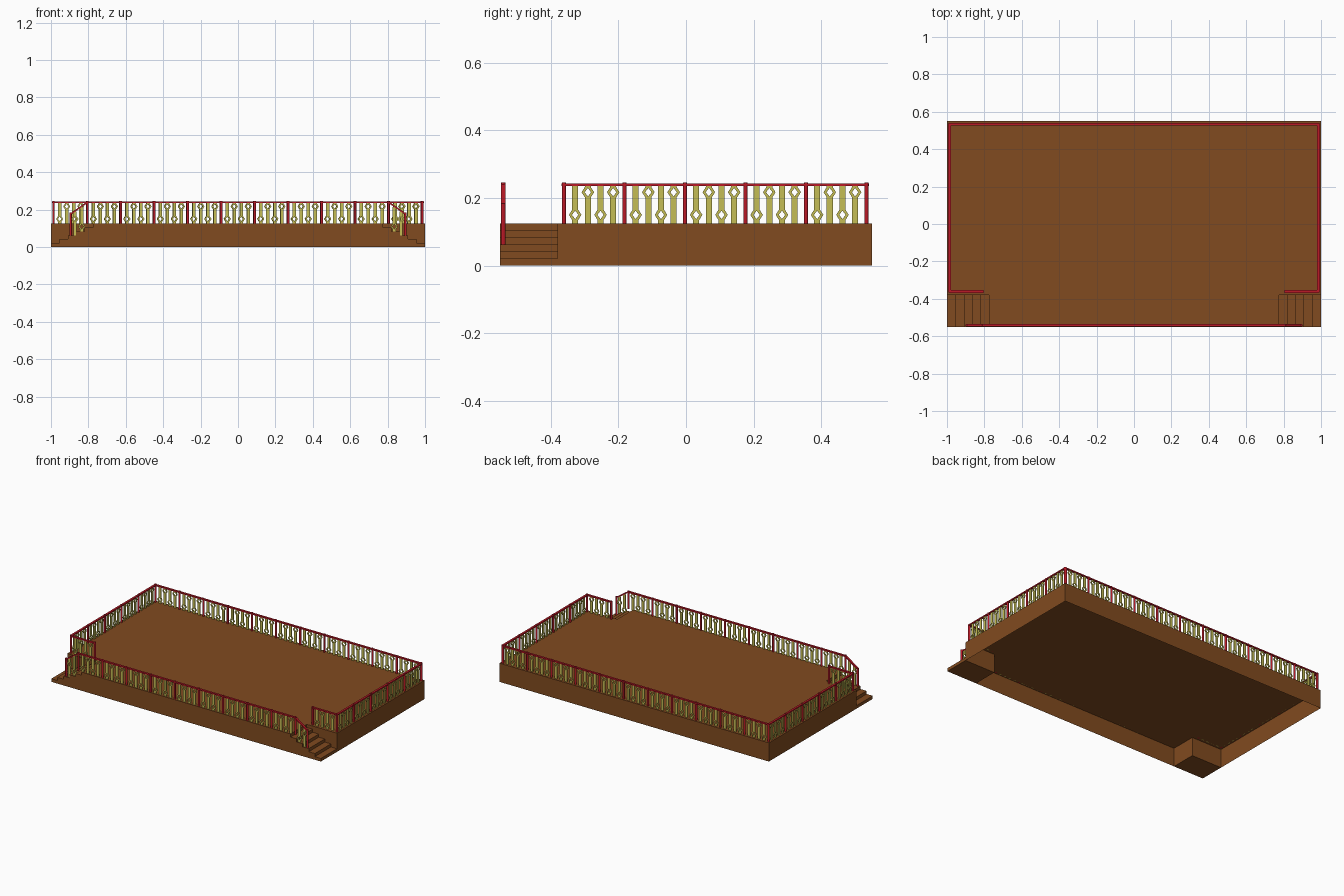
import bpy, bmesh, math
from mathutils import Matrix, Vector

if "Cube" in bpy.data.objects:
    bpy.data.objects.remove(bpy.data.objects["Cube"])

DECK = 0.125            # deck height
RISE = DECK / 6         # stair riser
TREAD = 0.045           # stair tread
BAY = 0.179             # post spacing
RAIL = 0.239            # handrail centre height


def material(name, rgb):
    m = bpy.data.materials.new(name)
    m.diffuse_color = (*rgb, 1)
    m.use_nodes = True
    m.node_tree.nodes["Principled BSDF"].inputs["Base Color"].default_value = m.diffuse_color
    return m


BROWN = material("brown_wood", (0.22, 0.07, 0.014))
RED = material("red_paint", (0.5, 0.01, 0.02))
KHAKI = material("khaki_paint", (0.56, 0.51, 0.09))


def finish(bm, name, mat):
    me = bpy.data.meshes.new(name)
    bm.to_mesh(me)
    bm.free()
    me.materials.append(mat)
    ob = bpy.data.objects.new(name, me)
    bpy.context.collection.objects.link(ob)
    return ob


# Platform: deck with two notched corners and skirt walls, open underneath
nx, ny = 1 - 5 * TREAD, -0.38
half = [(nx, -0.55), (nx, ny), (1, ny), (1, 0.55)]
outline = half + [(-x, y) for x, y in reversed(half)]
bm = bmesh.new()
bm.faces.new([bm.verts.new((x, y, DECK)) for x, y in outline])
ext = bmesh.ops.extrude_edge_only(bm, edges=bm.edges[:])
for v in ext["geom"]:
    if isinstance(v, bmesh.types.BMVert):
        v.co.z = 0
bmesh.ops.recalc_face_normals(bm, faces=bm.faces[:])
top = max(bm.faces, key=lambda f: f.calc_center_median().z)
top.normal_update()
if top.normal.z < 0:
    bmesh.ops.reverse_faces(bm, faces=bm.faces[:])
finish(bm, "platform", BROWN)

# Corner stairs: stepped profile extruded along y
for s, side in ((-1, "left"), (1, "right")):
    prof = [(nx, 0), (1, 0)]
    for i in range(5):
        prof += [(1 - i * TREAD, (i + 1) * RISE), (1 - (i + 1) * TREAD, (i + 1) * RISE)]
    # drop repeated corners by adding each riser foot explicitly
    bm = bmesh.new()
    face = bm.faces.new([bm.verts.new((s * x, -0.55, z)) for x, z in prof])
    ext = bmesh.ops.extrude_face_region(bm, geom=[face])
    moved = [g for g in ext["geom"] if isinstance(g, bmesh.types.BMVert)]
    bmesh.ops.translate(bm, verts=moved, vec=(0, ny + 0.55, 0))
    bmesh.ops.recalc_face_normals(bm, faces=bm.faces[:])
    finish(bm, side + "_stairs", BROWN)


def add_slat(bm, mat, t, z0, z1, zc):
    """Flat board with a pierced hexagonal lozenge at height zc."""
    w, d, k, hx, hz = 0.009, 0.0185, 0.015, 0.0095, 0.0125
    for s in (-1, 1):
        pts = [(0, z0), (w, z0), (w, zc - k), (d, zc), (w, zc + k), (w, z1),
               (0, z1), (0, zc + hz), (hx, zc), (0, zc - hz)]
        if s < 0:
            pts.reverse()
        bm.faces.new([bm.verts.new(mat @ Vector((t + s * x, 0, z))) for x, z in pts])


def add_post(bm, mat, t, z0, z1):
    bmesh.ops.create_cone(bm, cap_ends=True, segments=12, radius1=0.0065, radius2=0.0065,
                          depth=z1 - z0, matrix=mat @ Matrix.Translation((t, 0, (z0 + z1) / 2)))


def add_rail(bm, mat, t0, h0, t1, h1):
    length, ang = math.hypot(t1 - t0, h1 - h0), math.atan2(h1 - h0, t1 - t0)
    m = (mat @ Matrix.Translation(((t0 + t1) / 2, 0, (h0 + h1) / 2))
         @ Matrix.Rotation(-ang, 4, 'Y') @ Matrix.Diagonal((length, 0.014, 0.008, 1)))
    bmesh.ops.create_cube(bm, size=1, matrix=m)


def railing(name, x, y, angle, bays, sloped=False):
    """Straight railing from (x, y); optionally with a half bay sloping down at both ends."""
    mat = Matrix.Translation((x, y, 0)) @ Matrix.Rotation(math.radians(angle), 4, 'Z')
    posts, rails, slats = bmesh.new(), bmesh.new(), bmesh.new()
    end = bays * BAY
    add_rail(rails, mat, 0, RAIL, end, RAIL)
    for i in range(bays + 1):
        add_post(posts, mat, i * BAY, DECK, 0.246)
    for i in range(bays):
        for j in range(4):
            add_slat(slats, mat, i * BAY + 0.033 + j * 0.0375, DECK, 0.236, (0.15, 0.217)[j % 2])
    if sloped:
        drop, run = 3 * RISE, BAY / 2
        for t0, s in ((0, -1), (end, 1)):
            t1 = t0 + s * run
            add_post(posts, mat, t1, DECK - drop, 0.246 - drop)
            a, b = sorted([(t0, RAIL), (t1, RAIL - drop)])
            add_rail(rails, mat, *a, *b)
            for off, steps, zr in ((0.03, 2, 0.026), (0.066, 3, 0.087)):
                foot = DECK - steps * RISE
                add_slat(slats, mat, t0 + s * off, foot, RAIL - drop * off / run - 0.003, foot + zr)
    bmesh.ops.remove_doubles(slats, verts=slats.verts[:], dist=1e-5)
    finish(posts, name + "_posts", RED)
    finish(rails, name + "_handrail", RED)
    ob = finish(slats, name + "_slats", KHAKI)
    sol = ob.modifiers.new("thickness", 'SOLIDIFY')
    sol.thickness, sol.offset = 0.006, 0


# Railings around the deck
X, YF, YB = 5.5 * BAY + 0.002, -0.541, 0.534
railing("back_railing", -X, YB, 0, 11)
railing("front_railing", -4.5 * BAY, YF, 0, 9, sloped=True)
railing("right_railing", X, YB - 5 * BAY, 90, 5)
railing("left_railing", -X, YB - 5 * BAY, 90, 5)
railing("right_stair_return", X - BAY, YB - 5 * BAY, 0, 1)
railing("left_stair_return", -X, YB - 5 * BAY, 0, 1)
